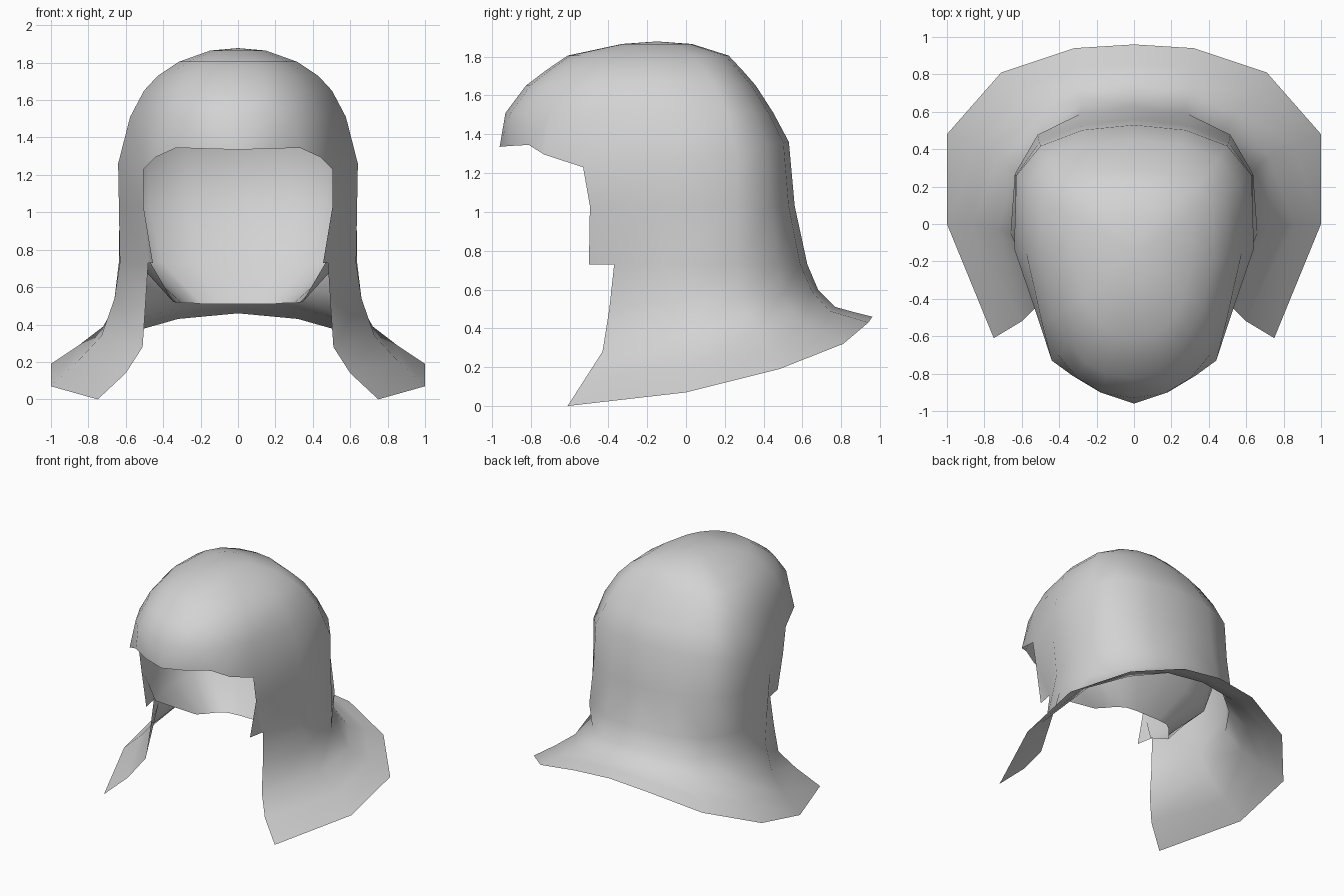
import bpy, bmesh, math

if "Cube" in bpy.data.objects:
    bpy.data.objects.remove(bpy.data.objects["Cube"])

SIDE = 5    # spans from back centre to the face opening
FRONT = 4   # spans from the opening to front centre

cloth = bpy.data.materials.new("grey_cloth")
cloth.diffuse_color = (0.65, 0.65, 0.65, 1)
cloth.use_nodes = True
cloth.node_tree.nodes["Principled BSDF"].inputs["Base Color"].default_value = cloth.diffuse_color


def ring_point(t, z, w, yc, back, front):
    """Flattened curve behind the centre, full ellipse ahead of it."""
    s, c = max(math.sin(t), 0.0), math.cos(t)
    if c > 0:
        return (w * s, yc + (back - yc) * c ** 0.6, z)
    return (w * s ** 0.85, yc + (yc - front) * c, z)


def half_ring(z, w, yc, back, front, end=None):
    """Half section from back to front, or stopping at y = end."""
    stop = 2.19 if end is None else math.acos((end - yc) / (yc - front))
    pts = [ring_point(stop * i / SIDE, z, w, yc, back, front) for i in range(SIDE + 1)]
    if end is None:
        pts += [ring_point(stop + (math.pi - stop) * i / FRONT, z, w, yc, back, front)
                for i in range(1, FRONT + 1)]
    return pts


def build(name, top, rows, corner_row=None, corner=None, inward=False):
    """Skin the half rows, then mirror them over x = 0."""
    bm = bmesh.new()
    apex = bm.verts.new(top)
    rings = [[bm.verts.new((0 if abs(p[0]) < 1e-4 else p[0], p[1], p[2])) for p in r] for r in rows]
    for a, b in zip(rings[0], rings[0][1:]):
        bm.faces.new((apex, a, b))
    for up, low in zip(rings, rings[1:]):
        for i in range(min(len(up), len(low)) - 1):
            bm.faces.new((up[i], low[i], low[i + 1], up[i + 1]))
    if corner:   # cheek tab ahead of the collar notch
        tab = bm.verts.new(corner)
        bm.faces.new((rings[corner_row][SIDE], rings[corner_row + 1][SIDE], tab))
    geom = bm.verts[:] + bm.edges[:] + bm.faces[:]
    bmesh.ops.mirror(bm, geom=geom, axis='X', merge_dist=0.0005)
    bmesh.ops.recalc_face_normals(bm, faces=bm.faces)
    if inward:
        bmesh.ops.reverse_faces(bm, faces=bm.faces)
    mesh = bpy.data.meshes.new(name)
    bm.to_mesh(mesh)
    bm.free()
    mesh.materials.append(cloth)
    for p in mesh.polygons:
        p.use_smooth = True
    obj = bpy.data.objects.new(name, mesh)
    bpy.context.collection.objects.link(obj)


# Lower edge of the forehead, from the cheek to the front centre
BRIM = [(.505, -.53, 1.23), (.44, -.73, 1.295), (.33, -.81, 1.345), (.18, -.90, 1.34), (0, -.96, 1.335)]


def brim(pts):
    """Dip the ring towards the cheeks and end it on the brim edge."""
    heights = [1.36, 1.355, 1.34, 1.30, 1.26]
    return [(x, y, h) for (x, y, _), h in zip(pts, heights)] + BRIM


# Crown sections: z, half width, centre y, back y, front y
crown = [
    (1.865, 0.15, -0.14, 0.03, -0.33),
    (1.805, 0.32, -0.10, 0.22, -0.61),
    (1.73, 0.435, -0.06, 0.29, -0.72),
    (1.65, 0.51, -0.02, 0.36, -0.825),
    (1.51, 0.585, 0.02, 0.45, -0.93),
]

# Outer hood: crown, brim, cheeks, then the flared collar
outer = [half_ring(*r) for r in crown]
outer.append(brim(half_ring(1.34, 0.65, 0.05, 0.53, -0.96)))
outer.append(half_ring(1.03, 0.65, 0.05, 0.56, -0.83, -0.495))
outer[6][SIDE] = (0.505, -0.495, 1.03)
outer.append(half_ring(0.73, 0.65, 0.05, 0.625, -0.59, -0.37))
outer[7][SIDE] = (0.48, -0.37, 0.73)
outer += [
    [(0, .68, .60), (.28, .65, .59), (.48, .49, .57), (.63, .27, .56), (.66, -.05, .54), (.495, -.395, .50)],
    [(0, .77, .51), (.30, .74, .49), (.55, .60, .43), (.72, .36, .39), (.73, -.03, .34), (.51, -.43, .28)],
    [(0, .86, .485), (.31, .84, .46), (.63, .71, .375), (.85, .42, .29), (.86, 0, .20), (.60, -.52, .14)],
    [(0, .96, .46), (.32, .94, .43), (.71, .81, .32), (1, .48, .19), (1, 0, .07), (.75, -.61, 0)],
]
build("hood", (0, -0.15, 1.878), outer, 6, (0.455, -0.5, 0.73))

# Lining: meets the hood at the opening, then narrows behind the neck
inner = [half_ring(z - 0.02, w * 0.97, yc, b - 0.02, f + 0.02) for z, w, yc, b, f in crown]
inner.append(brim(half_ring(1.34, 0.63, 0.05, 0.51, -0.95)))
inner.append(half_ring(1.03, 0.61, 0.05, 0.47, -0.84, -0.49))
inner.append(half_ring(0.73, 0.54, 0.02, 0.33, -0.72, -0.37))
inner[6][SIDE] = outer[6][SIDE]
inner[7][SIDE] = (0.465, -0.37, 0.725)
inner.append([(0, .15, .51), (.10, .15, .51), (.19, .14, .51), (.25, .09, .515), (.30, .03, .515), (.345, -.03, .52)])
build("lining", (0, -0.15, 1.855), inner, inward=True)
